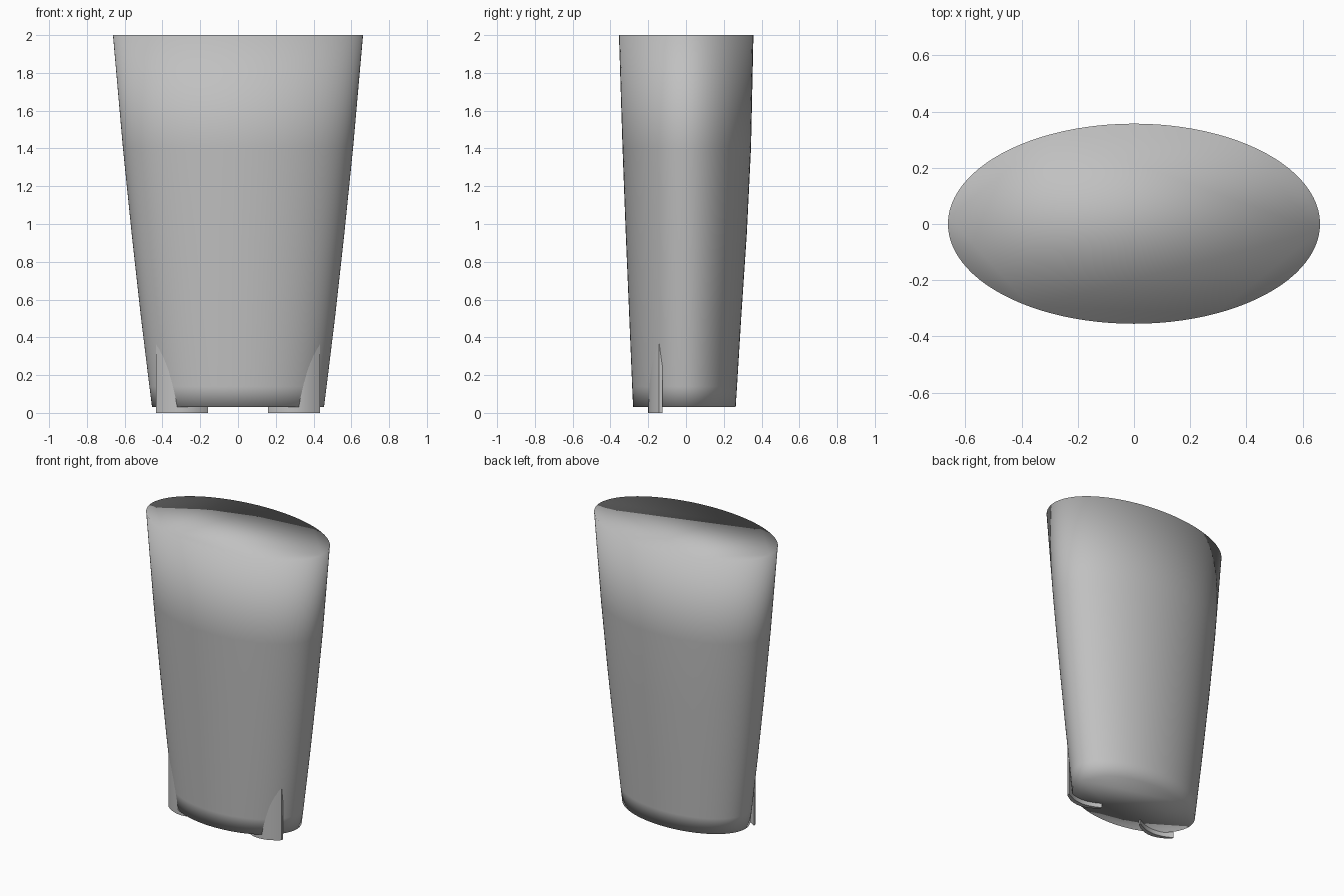
import bpy, bmesh, math

if "Cube" in bpy.data.objects:
    bpy.data.objects.remove(bpy.data.objects["Cube"])

grey = bpy.data.materials.new("plain_grey")
grey.diffuse_color = (0.53, 0.53, 0.53, 1)
grey.use_nodes = True
grey.node_tree.nodes["Principled BSDF"].inputs["Base Color"].default_value = grey.diffuse_color


def finish(name, bm):
    bmesh.ops.recalc_face_normals(bm, faces=bm.faces)
    mesh = bpy.data.meshes.new(name)
    bm.to_mesh(mesh)
    bm.free()
    mesh.materials.append(grey)
    for p in mesh.polygons:
        p.use_smooth = True
    ob = bpy.data.objects.new(name, mesh)
    bpy.context.collection.objects.link(ob)
    return ob


def loft(rings):
    """Skin a stack of closed rings and cap both ends."""
    bm = bmesh.new()
    loops = [[bm.verts.new(p) for p in r] for r in rings]
    n = len(loops[0])
    for a, b in zip(loops, loops[1:]):
        for i in range(n):
            j = (i + 1) % n
            bm.faces.new((a[i], a[j], b[j], b[i]))
    bm.faces.new(loops[0])
    bm.faces.new(loops[-1])
    return bm


# Tapered oval body: height, half width, front depth, back depth
profile = [
    (0.03, 0.455, 0.280, 0.263),
    (0.14, 0.469, 0.285, 0.270),
    (0.50, 0.513, 0.300, 0.292),
    (0.95, 0.563, 0.319, 0.322),
    (1.40, 0.609, 0.336, 0.344),
    (2.00, 0.662, 0.355, 0.357),
]
SIDES = 96
rings = []
for z, rx, front, back in profile:
    ring = []
    for i in range(SIDES):
        a = math.tau * i / SIDES
        s = math.sin(a)
        ring.append((rx * math.cos(a), s * (back if s > 0 else front), z))
    rings.append(ring)
finish("oval_body", loft(rings))


# Curved foot tabs that merge into the front wall
def foot(name, side):
    steps = 16
    outline = []
    for sign in (1, -1):
        for i in range(steps + 1):
            t = sign * (2 * i / steps - 1)
            bow = 1 - t * t
            x = side * (0.2975 + 0.1375 * t)
            y = -0.142 - 0.058 * bow if sign > 0 else -0.125 - 0.045 * bow
            outline.append((x, y))
    ob = finish(name, loft([[(x, y, z) for x, y in outline] for z in (0.0, 0.38)]))
    bpy.ops.object.select_all(action='DESELECT')
    ob.select_set(True)
    bpy.context.view_layer.objects.active = ob
    bpy.ops.object.shade_smooth_by_angle(angle=math.radians(35))


foot("right_foot_tab", 1)
foot("left_foot_tab", -1)
